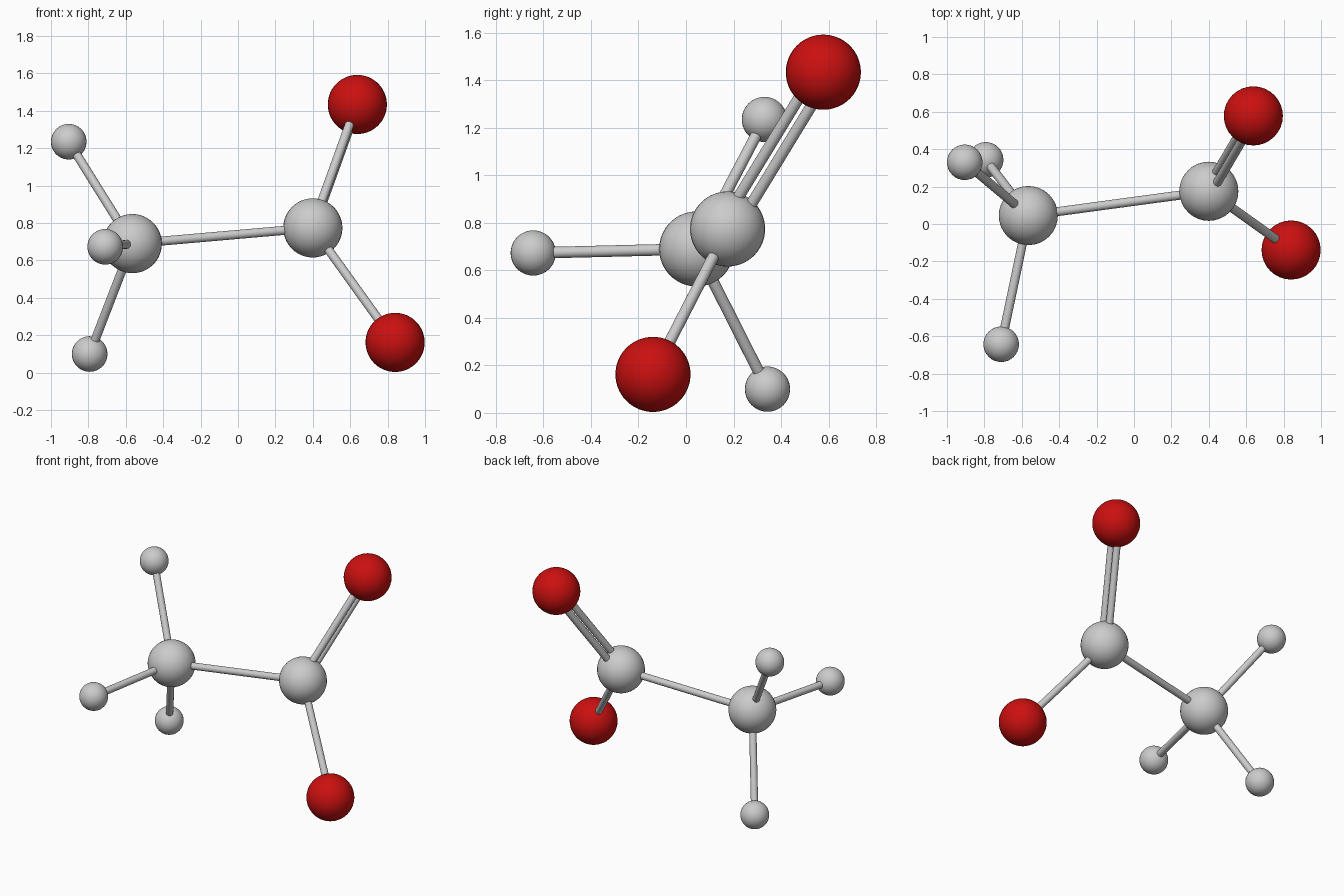
import bpy
import math
from mathutils import Vector

if "Cube" in bpy.data.objects:
    bpy.data.objects.remove(bpy.data.objects["Cube"])

red = bpy.data.materials.new("oxygen_red")
red.diffuse_color = (0.6, 0.005, 0.005, 1)
red.use_nodes = True
red.node_tree.nodes["Principled BSDF"].inputs["Base Color"].default_value = red.diffuse_color

R_BIG, R_SMALL, R_STICK = 0.158, 0.095, 0.024

ATOMS = {
    "carbon_methyl": ((-0.565, 0.045, 0.69), R_BIG),
    "carbon_carboxyl": ((0.40, 0.175, 0.774), R_BIG),
    "oxygen_upper": ((0.638, 0.578, 1.434), R_BIG),
    "oxygen_lower": ((0.84, -0.139, 0.162), R_BIG),
    "hydrogen_top": ((-0.905, 0.33, 1.235), R_SMALL),
    "hydrogen_front": ((-0.71, -0.643, 0.673), R_SMALL),
    "hydrogen_bottom": ((-0.793, 0.343, 0.10), R_SMALL),
}
POS = {name: Vector(p) for name, (p, r) in ATOMS.items()}


def smooth(obj, name):
    obj.name = name
    bpy.ops.object.shade_smooth_by_angle(angle=math.radians(35))
    return obj


def stick(name, a, b, offset=Vector((0, 0, 0))):
    d = b - a
    bpy.ops.mesh.primitive_cylinder_add(
        vertices=20, radius=R_STICK, depth=d.length, location=(a + b) / 2 + offset,
        rotation=d.to_track_quat('Z', 'Y').to_euler())
    smooth(bpy.context.object, name)


# Atom balls
for name, (p, r) in ATOMS.items():
    bpy.ops.mesh.primitive_uv_sphere_add(segments=32, ring_count=32, radius=r, location=p)
    ball = smooth(bpy.context.object, name)
    if name.startswith("oxygen"):
        ball.data.materials.append(red)

# Single bonds
for a, b in [("carbon_methyl", "carbon_carboxyl"),
             ("carbon_carboxyl", "oxygen_lower"),
             ("carbon_methyl", "hydrogen_top"),
             ("carbon_methyl", "hydrogen_front"),
             ("carbon_methyl", "hydrogen_bottom")]:
    stick("bond_" + a + "_" + b, POS[a], POS[b])

# Double bond, spread perpendicular to the plane of the carboxyl group
c, o = POS["carbon_carboxyl"], POS["oxygen_upper"]
normal = (POS["carbon_methyl"] - c).cross(o - c).normalized()
for side, s in (("front", -1), ("back", 1)):
    stick("double_bond_" + side, c, o, normal * s * 0.031)
